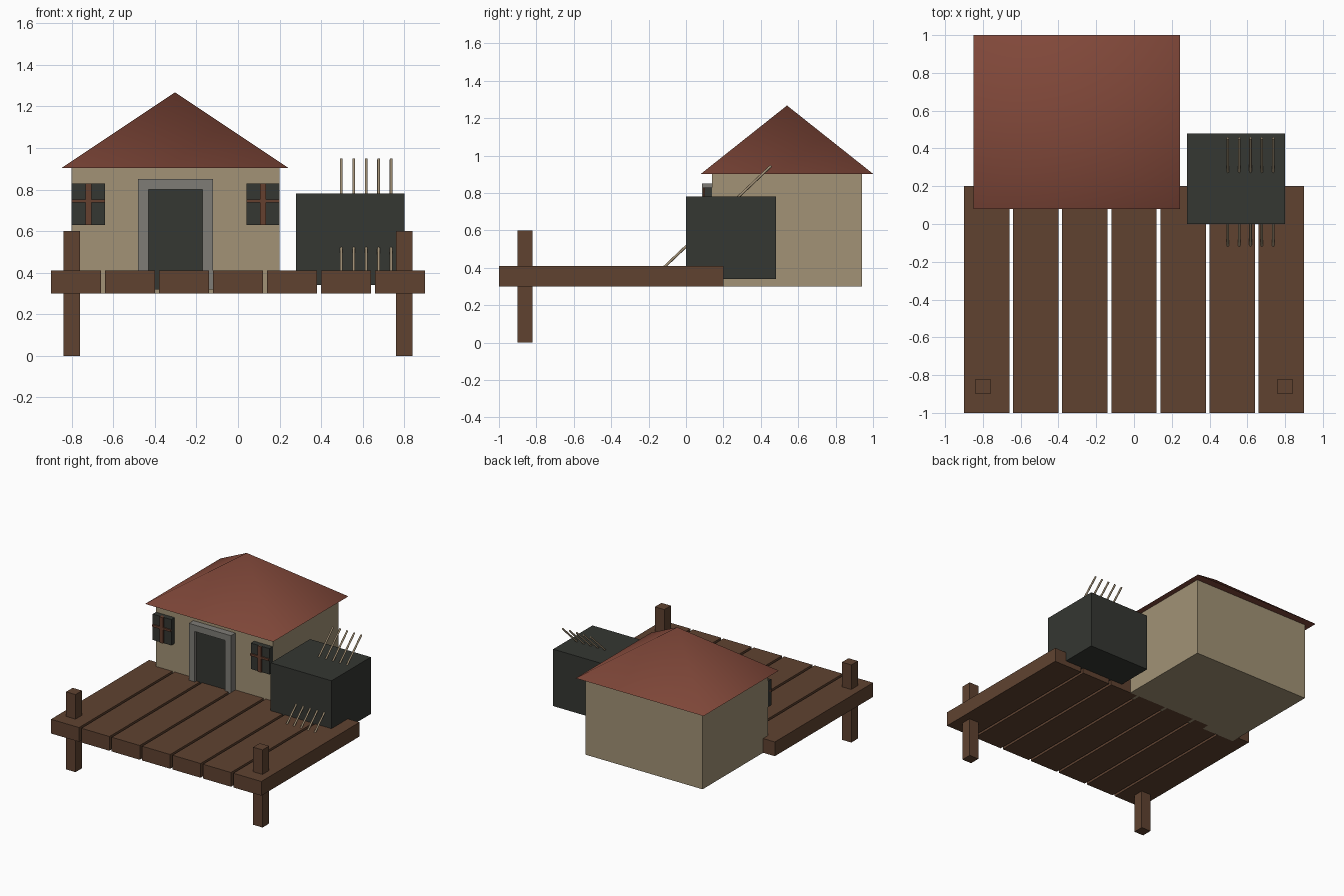
import bpy, bmesh, math
from mathutils import Vector, Matrix

if "Cube" in bpy.data.objects:
    bpy.data.objects.remove(bpy.data.objects["Cube"])


def material(name, rgb):
    m = bpy.data.materials.new(name)
    m.diffuse_color = (*rgb, 1)
    m.use_nodes = True
    m.node_tree.nodes["Principled BSDF"].inputs["Base Color"].default_value = m.diffuse_color
    return m


WOOD = material("wood", (0.115, 0.055, 0.03))
TRIM = material("window_wood", (0.13, 0.05, 0.028))
WALL = material("plaster", (0.36, 0.29, 0.18))
ROOF = material("roof_tile", (0.22, 0.065, 0.042))
DARK = material("dark", (0.035, 0.038, 0.032))
STONE = material("stone", (0.21, 0.20, 0.18))
REED = material("pale_wood", (0.36, 0.28, 0.18))


def finish(name, bm, mat):
    bmesh.ops.recalc_face_normals(bm, faces=bm.faces)
    me = bpy.data.meshes.new(name)
    bm.to_mesh(me)
    bm.free()
    me.materials.append(mat)
    ob = bpy.data.objects.new(name, me)
    bpy.context.collection.objects.link(ob)
    return ob


def box(name, x, y, z, mat):
    """Box from (min, max) ranges on each axis."""
    bm = bmesh.new()
    centre = Vector([(r[0] + r[1]) / 2 for r in (x, y, z)])
    size = [r[1] - r[0] for r in (x, y, z)]
    bmesh.ops.create_cube(bm, size=1,
                          matrix=Matrix.Translation(centre) @ Matrix.Diagonal((*size, 1)))
    return finish(name, bm, mat)


def rod(name, a, b, radius, mat):
    a, b = Vector(a), Vector(b)
    rot = (b - a).to_track_quat('Z', 'Y').to_matrix().to_4x4()
    bm = bmesh.new()
    bmesh.ops.create_cone(bm, cap_ends=True, segments=8, radius1=radius, radius2=radius,
                          depth=(b - a).length, matrix=Matrix.Translation((a + b) / 2) @ rot)
    for f in bm.faces:
        f.smooth = len(f.verts) == 4
    return finish(name, bm, mat)


# Pier planks
for i in range(7):
    x = -0.9 + 0.26 * i
    box(f"plank_{i + 1}", (x, x + 0.24), (-1, 0.2), (0.3, 0.41), WOOD)

# Mooring posts
for side, cx in (("left", -0.8), ("right", 0.8)):
    box(f"post_{side}", (cx - 0.04, cx + 0.04), (-0.9, -0.82), (0, 0.6), WOOD)

# House walls
box("house_walls", (-0.8, 0.2), (0.14, 0.94), (0.3, 0.905), WALL)

# Pyramid roof
bm = bmesh.new()
bmesh.ops.create_cone(
    bm, cap_ends=True, segments=4, radius1=math.sqrt(0.5), radius2=0, depth=1,
    matrix=Matrix.Translation((-0.303, 0.54, 1.085)) @ Matrix.Diagonal((1.095, 0.92, 0.365, 1))
    @ Matrix.Rotation(math.pi / 4, 4, 'Z'))
bmesh.ops.remove_doubles(bm, verts=bm.verts, dist=1e-4)
for f in bm.faces:
    f.smooth = len(f.verts) == 3
finish("roof", bm, ROOF)

# Door with its surround
box("door", (-0.435, -0.165), (0.105, 0.15), (0.32, 0.805), DARK)
box("door_jamb_left", (-0.48, -0.43), (0.085, 0.145), (0.32, 0.8), STONE)
box("door_jamb_right", (-0.17, -0.12), (0.085, 0.145), (0.32, 0.8), STONE)
box("door_lintel", (-0.48, -0.12), (0.085, 0.145), (0.8, 0.85), STONE)

# Windows with cross bars
for side, cx in (("left", -0.72), ("right", 0.12)):
    box(f"window_pane_{side}", (cx - 0.08, cx + 0.08), (0.1, 0.145), (0.63, 0.83), DARK)
    box(f"window_upright_{side}", (cx - 0.015, cx + 0.015), (0.09, 0.13), (0.63, 0.83), TRIM)
    box(f"window_crossbar_{side}", (cx - 0.08, cx + 0.08), (0.09, 0.13), (0.737, 0.753), TRIM)

# Crate with slanted poles passing through it
box("crate", (0.28, 0.8), (0, 0.48), (0.34, 0.78), DARK)
for i in range(5):
    x = 0.497 + 0.06 * i
    rod(f"pole_{i + 1}", (x, -0.115, 0.405), (x, 0.455, 0.945), 0.007, REED)
